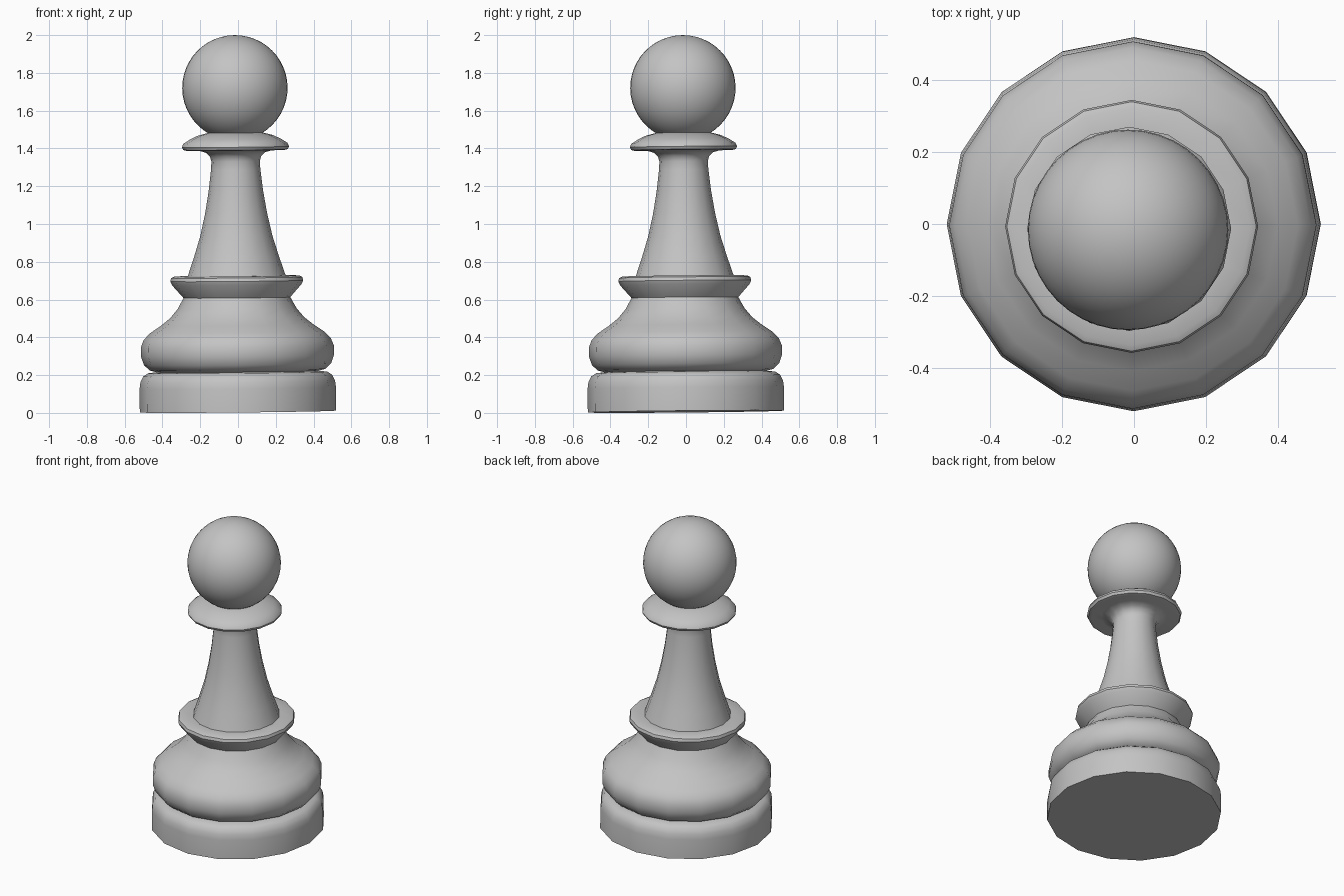
import bpy, bmesh, math
from mathutils import Matrix

cube = bpy.data.objects.get("Cube")
if cube:
    bpy.data.objects.remove(cube, do_unlink=True)

SIDES = 16
LEAN = 0.0096  # the whole piece leans slightly towards -x and -y
TILT = (Matrix.Translation((0, 0, 0.007))
        @ Matrix.Rotation(LEAN, 4, 'X') @ Matrix.Rotation(-LEAN, 4, 'Y'))

grey = bpy.data.materials.new("plain_grey")
grey.use_nodes = True
grey.diffuse_color = (0.55, 0.55, 0.55, 1)
grey.node_tree.nodes["Principled BSDF"].inputs["Base Color"].default_value = grey.diffuse_color


def finish(name, bm):
    bm.transform(TILT)
    bmesh.ops.recalc_face_normals(bm, faces=bm.faces)
    mesh = bpy.data.meshes.new(name)
    bm.to_mesh(mesh)
    bm.free()
    mesh.materials.append(grey)
    obj = bpy.data.objects.new(name, mesh)
    bpy.context.collection.objects.link(obj)
    bpy.ops.object.select_all(action='DESELECT')
    obj.select_set(True)
    bpy.context.view_layer.objects.active = obj
    bpy.ops.object.shade_smooth_by_angle(angle=math.radians(38))


def turned(name, profile):
    """Turn a (radius, height) profile around z and cap both ends."""
    bm = bmesh.new()
    rings = []
    for r, z in profile:
        angles = [math.tau * i / SIDES for i in range(SIDES)]
        rings.append([bm.verts.new((r * math.cos(a), r * math.sin(a), z)) for a in angles])
    for low, high in zip(rings, rings[1:]):
        for i in range(SIDES):
            j = (i + 1) % SIDES
            bm.faces.new((low[i], low[j], high[j], high[i]))
    bm.faces.new(rings[0][::-1])
    bm.faces.new(rings[-1])
    finish(name, bm)


# Foot disc with a rounded upper rim
turned("base", [(.52, 0), (.52, .125), (.515, .16), (.5, .19), (.475, .207), (.43, .212)])

# Bulging lower body sweeping in to the waist
turned("lower_body", [(.43, .212), (.465, .222), (.495, .25), (.511, .295), (.511, .345),
                      (.495, .385), (.46, .42), (.405, .457), (.355, .497),
                      (.315, .545), (.282, .605)])

# Flared ring around the waist
turned("waist_collar", [(.282, .603), (.343, .672), (.352, .692), (.347, .71),
                        (.33, .718), (.26, .718)])

# Tapering stem flowing into the flat underside of the neck ring
turned("stem", [(.26, .716), (.225, .82), (.191, .93), (.164, 1.05), (.144, 1.17),
                (.131, 1.28), (.128, 1.325), (.136, 1.352), (.158, 1.372),
                (.195, 1.383), (.26, 1.383)])

# Domed neck ring
turned("neck_collar", [(.26, 1.383), (.276, 1.387), (.284, 1.402), (.276, 1.42),
                       (.24, 1.443), (.2, 1.462), (.14, 1.478)])

# Ball head
ball = bmesh.new()
bmesh.ops.create_uvsphere(ball, u_segments=40, v_segments=24, radius=.279,
                          matrix=Matrix.Translation((0, 0, 1.714)))
finish("head", ball)
